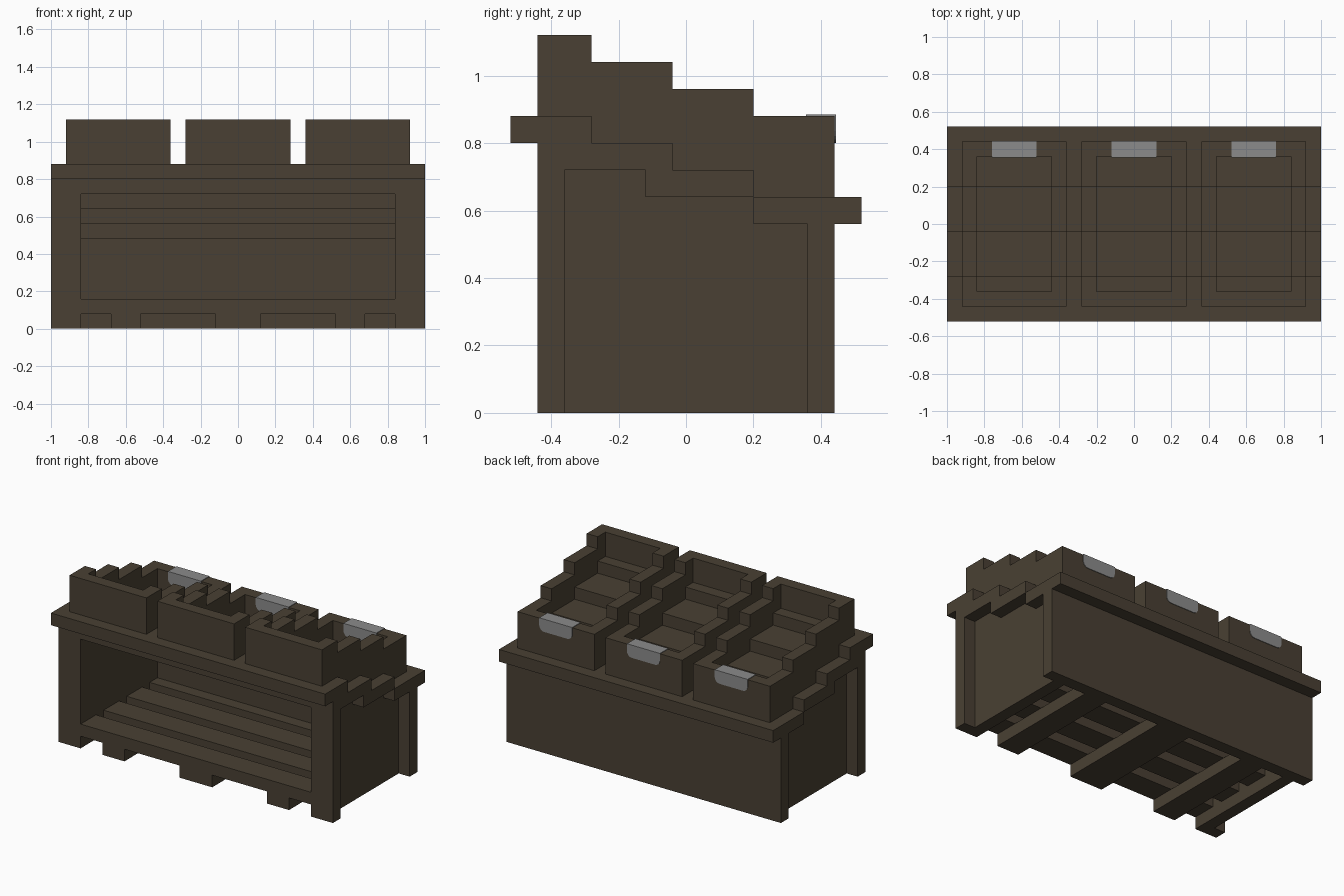
import bpy
import math

cube = bpy.data.objects.get("Cube")
if cube:
    bpy.data.objects.remove(cube, do_unlink=True)


def material(name, rgb):
    m = bpy.data.materials.new(name)
    m.use_nodes = True
    color = (*rgb, 1)
    m.diffuse_color = color
    m.node_tree.nodes["Principled BSDF"].inputs["Base Color"].default_value = color
    return m


WOOD = material("dark_brown_wood", (0.067, 0.051, 0.033))
LABEL = material("grey_label", (0.26, 0.26, 0.26))
U = 0.08  # board thickness used everywhere


def prism(name, outline, axis, a, b, mat=WOOD):
    """Extrude a 2D outline along x (outline is y,z) or y (outline is x,z)."""
    def place(p, d):
        return (d, p[0], p[1]) if axis == "x" else (p[0], d, p[1])
    n = len(outline)
    verts = [place(p, a) for p in outline] + [place(p, b) for p in outline]
    faces = [list(range(n)), list(range(n, 2 * n))[::-1]]
    faces += [[i, i + n, (i + 1) % n + n, (i + 1) % n] for i in range(n)]
    mesh = bpy.data.meshes.new(name)
    mesh.from_pydata(verts, [], faces)
    mesh.materials.append(mat)
    obj = bpy.data.objects.new(name, mesh)
    bpy.context.collection.objects.link(obj)
    # Consistent outward normals
    import bmesh
    bm = bmesh.new()
    bm.from_mesh(mesh)
    bmesh.ops.recalc_face_normals(bm, faces=bm.faces)
    bm.to_mesh(mesh)
    bm.free()
    return obj


def box(name, x, y, z, mat=WOOD):
    outline = [(y[0], z[0]), (y[1], z[0]), (y[1], z[1]), (y[0], z[1])]
    return prism(name, outline, "x", x[0], x[1], mat)


# Stepped counter: the treads descend from front to back
STEPS = [-0.28, -0.04, 0.20]
TOP = 0.88


def stairs(y0, y1, lift):
    """Points along the stepped counter, raised by lift."""
    pts, z = [(y0, TOP + lift)], TOP + lift
    for y in STEPS:
        pts += [(y, z), (y, z - U)]
        z -= U
    return pts + [(y1, z)]


def stair_prism(name, y0, y1, lo, hi, x0, x1):
    return prism(name, stairs(y0, y1, lo) + stairs(y0, y1, hi)[::-1], "x", x0, x1)


for i, y in enumerate([(-0.52, -0.28), (-0.44, -0.04), (-0.12, 0.20), (0.20, 0.52)]):
    top = TOP - i * U
    box(f"counter_tread_{i + 1}", (-1, 1), y, (top - U, top))
box("inner_back_rail", (-0.84, 0.84), (0.28, 0.36), (0.48, 0.56))

# Body: back wall, front posts and recessed side panels
box("back_wall", (-1, 1), (0.36, 0.44), (0, 0.56))
panel = [(-0.36, 0), (0.36, 0), (0.36, 0.56), (0.20, 0.56), (0.20, 0.64),
         (-0.12, 0.64), (-0.12, 0.72), (-0.36, 0.72)]
for side, s in (("left", 1), ("right", -1)):
    box(f"{side}_front_post", sorted((0.84 * s, s)), (-0.44, -0.36), (0, 0.72))
    prism(f"{side}_side_panel", panel, "x", *sorted((0.84 * s, 0.92 * s)))

# Slatted floor on three runners
for i in range(4):
    y = -0.44 + i * 3 * U
    box(f"floor_slat_{i + 1}", (-0.84, 0.84), (y, min(y + 2 * U, 0.36)), (U, 2 * U))
for name, x in (("left", (0.52, 0.68)), ("middle", (-0.12, 0.12)), ("right", (-0.68, -0.52))):
    box(f"{name}_floor_runner", x, (-0.44, 0.36), (0, U))


# Label flap with rounded lower corners
def flap(name, cx, y0, y1):
    r, half, top, bottom = 0.035, 0.12, TOP, TOP - U
    pts = [(cx - half, top)]
    for sx, start in ((-1, 180), (1, 270)):
        for k in range(5):
            a = math.radians(start + k * 22.5)
            pts.append((cx + sx * (half - r) + r * math.cos(a), bottom + r + r * math.sin(a)))
    pts.append((cx + half, top))
    prism(name, pts, "y", y0, y1, LABEL)


# Three open crates following the steps, each with a label over its back wall
for name, cx in (("right", -0.64), ("middle", 0), ("left", 0.64)):
    w, wi = 0.28, 0.20
    stair_prism(f"{name}_crate_floor", -0.36, 0.36, 0, U, cx - wi, cx + wi)
    stair_prism(f"{name}_crate_side_a", -0.44, 0.44, 0, 3 * U, cx - w, cx - wi)
    stair_prism(f"{name}_crate_side_b", -0.44, 0.44, 0, 3 * U, cx + wi, cx + w)
    box(f"{name}_crate_front", (cx - wi, cx + wi), (-0.44, -0.36), (TOP, TOP + 3 * U))
    box(f"{name}_crate_back", (cx - wi, cx + wi), (0.36, 0.44), (0.64, TOP))
    box(f"{name}_label_top", (cx - 0.12, cx + 0.12), (0.356, 0.444), (TOP, TOP + 0.004), LABEL)
    flap(f"{name}_label_back", cx, 0.44, 0.444)
    flap(f"{name}_label_inside", cx, 0.356, 0.36)
